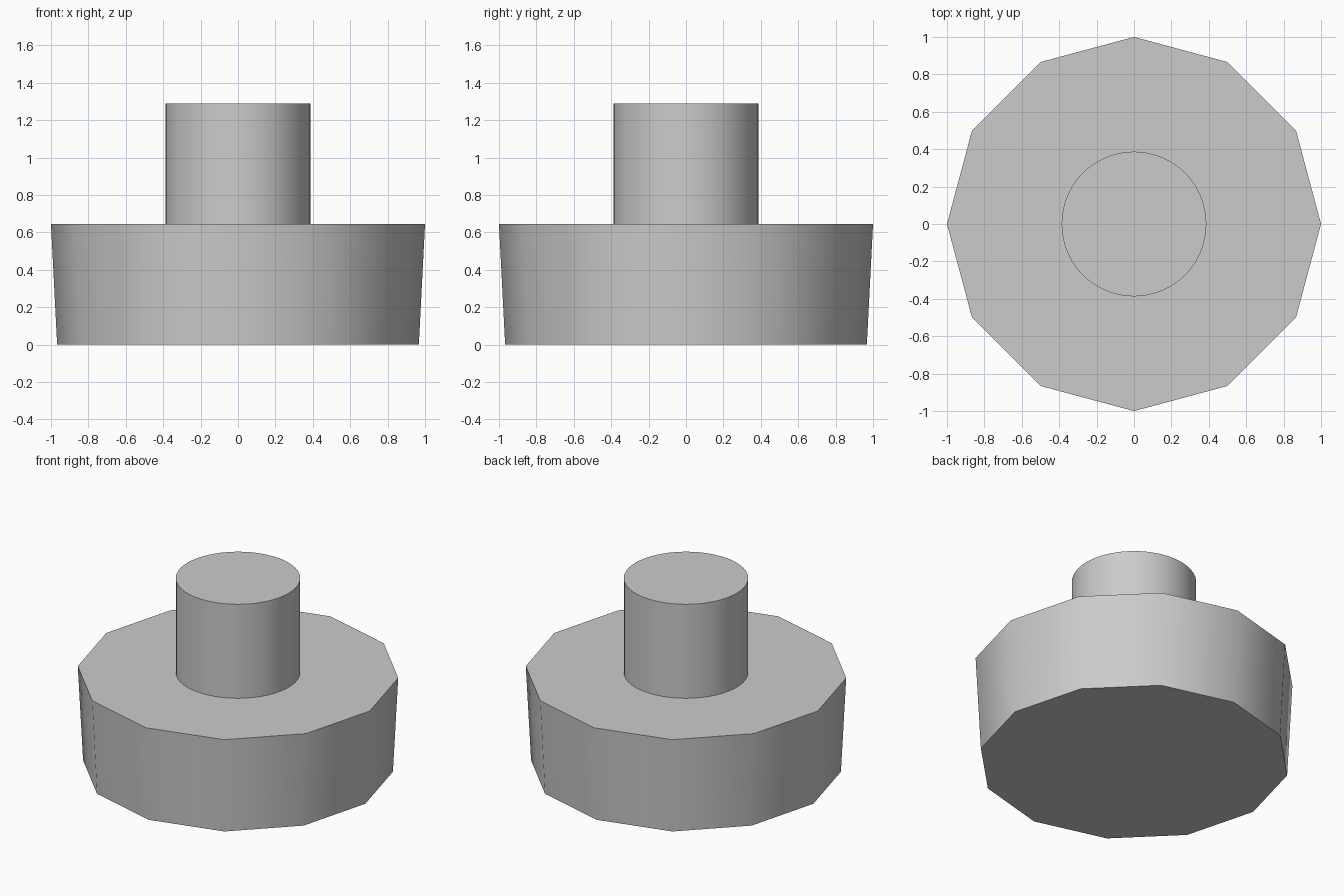
import bpy
import math

cube = bpy.data.objects.get("Cube")
if cube:
    bpy.data.objects.remove(cube, do_unlink=True)

# One grey material for the whole model
grey = bpy.data.materials.new("plain_grey")
grey.use_nodes = True
colour = (0.6, 0.6, 0.6, 1)
grey.diffuse_color = colour
grey.node_tree.nodes["Principled BSDF"].inputs["Base Color"].default_value = colour


def drum(name, sides, r_bottom, r_top, z_bottom, z_top):
    """Upright tapered drum with its first corner on the y axis."""
    bpy.ops.mesh.primitive_cone_add(
        vertices=sides, radius1=r_bottom, radius2=r_top,
        depth=z_top - z_bottom, location=(0, 0, (z_bottom + z_top) / 2))
    ob = bpy.context.object
    ob.name = name
    ob.data.materials.append(grey)
    bpy.ops.object.shade_smooth_by_angle(angle=math.radians(30))
    return ob


# Twelve-sided base, narrowing slightly towards the ground
drum("base", 12, 0.967, 1.0, 0, 0.645)

# Round stem standing on the base
drum("stem", 64, 0.387, 0.387, 0.645, 1.29)
